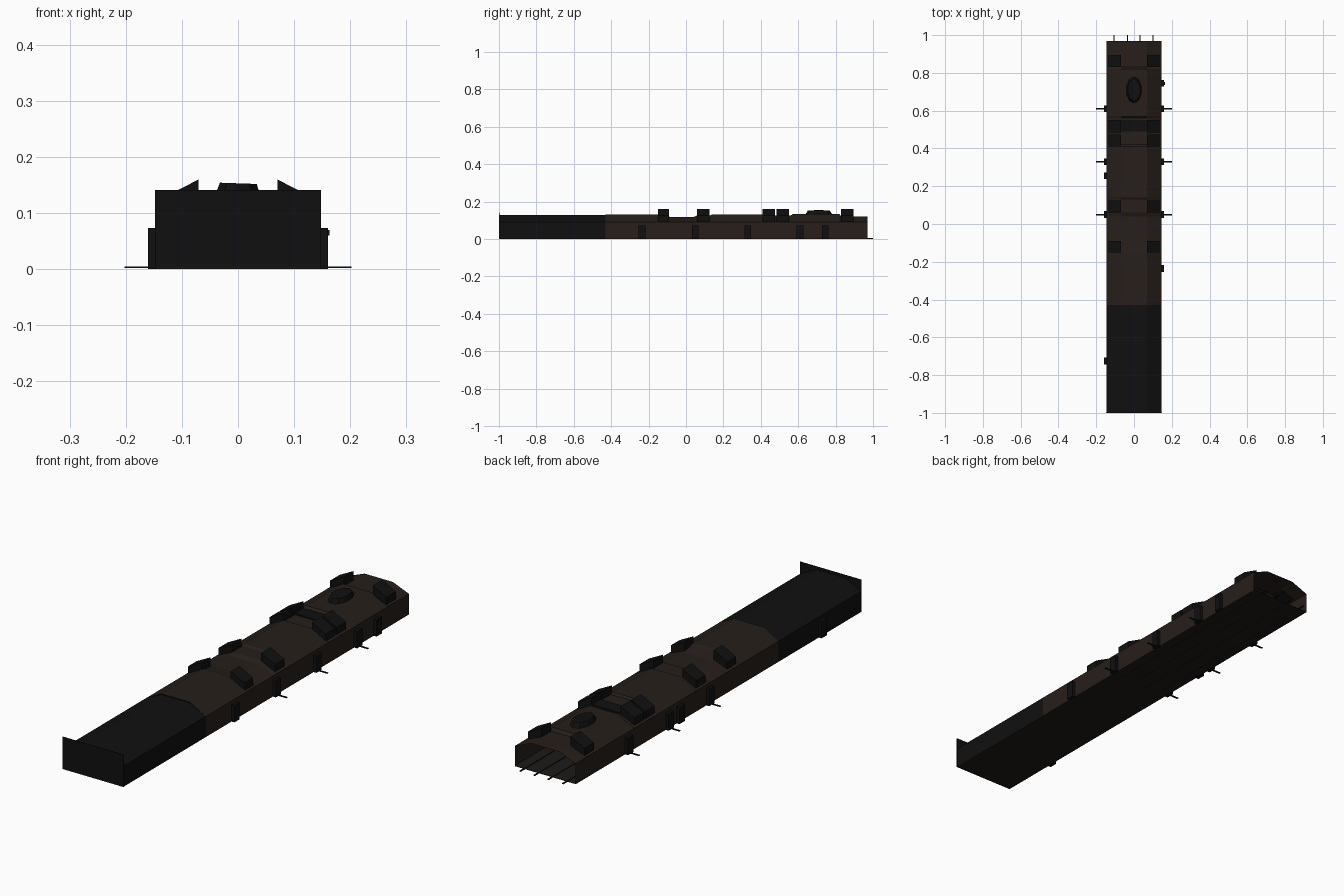
import bpy, bmesh, math
from mathutils import Matrix

if "Cube" in bpy.data.objects:
    bpy.data.objects.remove(bpy.data.objects["Cube"])


def material(name, rgb):
    m = bpy.data.materials.new(name)
    m.diffuse_color = (*rgb, 1)
    m.use_nodes = True
    m.node_tree.nodes["Principled BSDF"].inputs["Base Color"].default_value = m.diffuse_color
    return m


BLACK = material("soot", (0.005, 0.005, 0.005))
BROWN = material("rust", (0.02, 0.013, 0.01))
FLOOR = material("floor_grime", (0.012, 0.011, 0.009))


def finish(name, bm, mat):
    bmesh.ops.recalc_face_normals(bm, faces=bm.faces)
    me = bpy.data.meshes.new(name)
    bm.to_mesh(me)
    bm.free()
    ob = bpy.data.objects.new(name, me)
    me.materials.append(mat)
    bpy.context.collection.objects.link(ob)
    return ob


def box(name, x0, x1, y0, y1, z0, z1, mat=BLACK):
    bm = bmesh.new()
    bmesh.ops.create_cube(bm, size=1)
    for v in bm.verts:
        v.co = ((x0 + x1) / 2 + v.co.x * (x1 - x0),
                (y0 + y1) / 2 + v.co.y * (y1 - y0),
                (z0 + z1) / 2 + v.co.z * (z1 - z0))
    return finish(name, bm, mat)


def prism(name, profile, y0, y1, mat=BLACK):
    bm = bmesh.new()
    face = bm.faces.new([bm.verts.new((x, y0, z)) for x, z in profile])
    ext = bmesh.ops.extrude_face_region(bm, geom=[face])["geom"]
    bmesh.ops.translate(bm, vec=(0, y1 - y0, 0),
                        verts=[g for g in ext if isinstance(g, bmesh.types.BMVert)])
    return finish(name, bm, mat)


W, WALL, RIDGE = 0.146, 0.09, 0.068

# Tunnel shell: walls, sloped shoulders and flat roof, lofted along y
sections = [(-1, .128), (-.43, .128), (-.43, .132), (-.15, .132), (-.13, .126),
            (-.08, .118), (.04, .118), (.06, .126), (.13, .126), (.14, .132),
            (.41, .132), (.42, .125), (.48, .125), (.56, .125), (.57, .134),
            (.82, .134), (.83, .121), (.97, .121)]


def shell(name, part, mat):
    bm = bmesh.new()
    rings = []
    for y, z in part:
        right = [(W, 0), (W, WALL), (RIDGE, z)]
        ring = right + [(-x, h) for x, h in reversed(right)]
        rings.append([bm.verts.new((x, y, h)) for x, h in ring])
    for a, b in zip(rings, rings[1:]):
        for i in range(5):
            bm.faces.new((a[i], a[i + 1], b[i + 1], b[i]))
    bmesh.ops.remove_doubles(bm, verts=bm.verts, dist=1e-5)
    finish(name, bm, mat)


shell("tunnel_front", sections[:3], BLACK)
shell("tunnel_rear", sections[2:], BROWN)

# Floor sheet and taller closing plate at the front end
box("floor", -W, W, -1, 0.97, 0.001, 0.003, FLOOR)
box("front_plate", -0.148, 0.148, -1, -0.998, 0, 0.141)

# Wedge braces on both shoulders
wedge = [(0.07, 0.12), (0.07, 0.16), (0.136, 0.126), (0.136, 0.092)]
for y0, y1 in [(-.15, -.09), (.06, .125), (.41, .475), (.485, .55), (.83, .895)]:
    for s in (1, -1):
        prism("shoulder_brace", [(s * x, z) for x, z in wedge], y0, y1)

# Flat cross rib between the paired braces
box("roof_rib", -0.07, 0.07, 0.49, 0.55, 0.12, 0.13)

# Side posts
for s, ys in ((1, (-.235, .05, .33, .61, .745)), (-1, (-.725, .05, .255, .33, .61))):
    for y in ys:
        x = sorted((s * 0.14, s * 0.16))
        box("side_post", *x, y - 0.018, y + 0.018, 0, 0.073)

# Small fitting on the right wall
box("wall_fitting", 0.14, 0.163, 0.737, 0.753, 0.06, 0.07)

# Thin pipes crossing under the walls and running out of the open end
for y in (0.05, 0.33, 0.61):
    box("cross_pipe", -0.202, 0.202, y - 0.004, y + 0.004, 0.002, 0.005)
for x in (-0.105, -0.035, 0.032, 0.1):
    box("floor_rail", x - 0.003, x + 0.003, 0.03, 1, 0.001, 0.005)

# Oval roof hatch, slightly tilted
bm = bmesh.new()
bmesh.ops.create_cone(bm, cap_ends=True, segments=10, radius1=1, radius2=0.75, depth=1,
                      matrix=Matrix.Translation((0, 0.71, 0.137)) @
                      Matrix.Rotation(math.radians(2), 4, 'Y') @
                      Matrix.Diagonal((0.046, 0.078, 0.032, 1)))
finish("roof_hatch", bm, BLACK)
